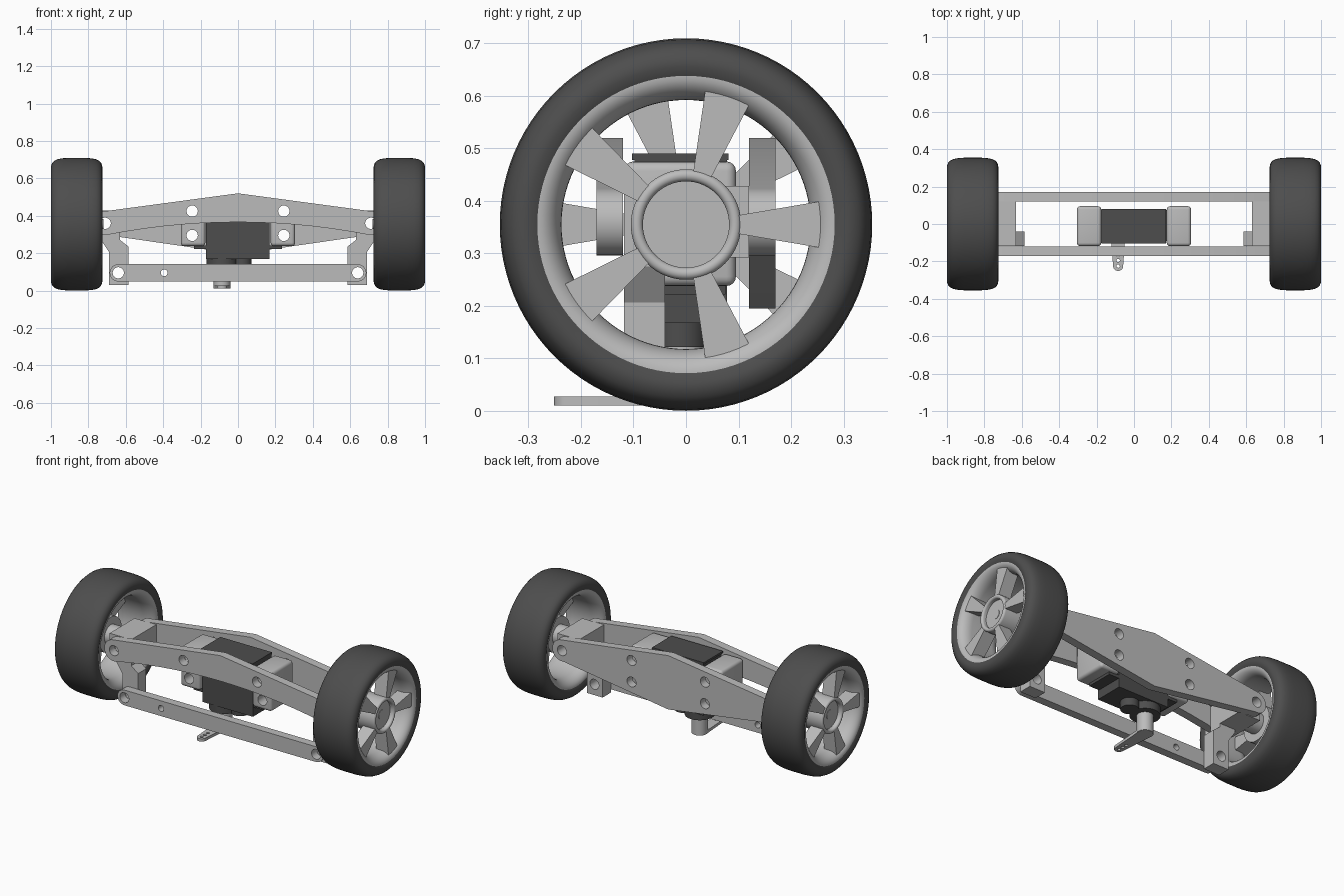
import bpy, bmesh, math
from mathutils import Matrix, Vector

cube = bpy.data.objects.get("Cube")
if cube:
    bpy.data.objects.remove(cube, do_unlink=True)


def make_material(name, value):
    m = bpy.data.materials.new(name)
    m.use_nodes = True
    col = (value, value, value, 1)
    m.diffuse_color = col
    m.node_tree.nodes["Principled BSDF"].inputs["Base Color"].default_value = col
    return m


GREY = make_material("light grey plastic", 0.5)
DARK = make_material("dark rubber", 0.075)
WHEEL_Z = 0.355


def finish(name, bm, mat):
    """Turn a bmesh into a shaded object."""
    bmesh.ops.recalc_face_normals(bm, faces=bm.faces)
    mesh = bpy.data.meshes.new(name)
    bm.to_mesh(mesh)
    bm.free()
    mesh.materials.append(mat)
    ob = bpy.data.objects.new(name, mesh)
    bpy.context.collection.objects.link(ob)
    return ob


def prism(name, pts, axis, lo, hi, mat):
    """Extrude a 2D outline along an axis."""
    place = {"x": lambda a, b, d: (d, a, b),
             "y": lambda a, b, d: (a, d, b),
             "z": lambda a, b, d: (a, b, d)}[axis]
    bm = bmesh.new()
    face = bm.faces.new([bm.verts.new(place(a, b, lo)) for a, b in pts])
    new = bmesh.ops.extrude_face_region(bm, geom=[face])["geom"]
    verts = [v for v in new if isinstance(v, bmesh.types.BMVert)]
    bmesh.ops.translate(bm, verts=verts, vec=Vector(place(0, 0, hi - lo)))
    return finish(name, bm, mat)


def box(name, x, y, z, mat):
    pts = [(x[0], y[0]), (x[1], y[0]), (x[1], y[1]), (x[0], y[1])]
    return prism(name, pts, "z", z[0], z[1], mat)


def arc(cx, cy, r, start, end, n=16):
    angles = [math.radians(start + (end - start) * i / n) for i in range(n + 1)]
    return [(cx + r * math.cos(a), cy + r * math.sin(a)) for a in angles]


def disc(name, cx, cy, r, axis, lo, hi, mat):
    return prism(name, arc(cx, cy, r, 0, 360, 40)[:-1], axis, lo, hi, mat)


def apply(ob):
    dg = bpy.context.evaluated_depsgraph_get()
    mesh = bpy.data.meshes.new_from_object(ob.evaluated_get(dg))
    ob.modifiers.clear()
    ob.data = mesh


def drill(ob, centres, r, axis="y"):
    """Cut round through holes."""
    for cx, cy in centres:
        cutter = disc("cutter", cx, cy, r, axis, -1, 1, ob.data.materials[0])
        mod = ob.modifiers.new("hole", "BOOLEAN")
        mod.operation, mod.solver, mod.object = "DIFFERENCE", "EXACT", cutter
        apply(ob)
        bpy.data.objects.remove(cutter, do_unlink=True)


def soften(ob, width):
    mod = ob.modifiers.new("round", "BEVEL")
    mod.width, mod.segments = width, 4
    apply(ob)


def lathe(name, profile, mat, steps=96):
    """Spin a closed (x, radius) profile about the wheel axis."""
    bm = bmesh.new()
    vs = [bm.verts.new((x, 0, r)) for x, r in profile]
    edges = [bm.edges.new((vs[i - 1], vs[i])) for i in range(len(vs))]
    bmesh.ops.spin(bm, geom=vs + edges, cent=(0, 0, 0), axis=(1, 0, 0),
                   angle=math.tau, steps=steps)
    bmesh.ops.remove_doubles(bm, verts=bm.verts, dist=1e-4)
    bmesh.ops.translate(bm, verts=bm.verts, vec=(0, 0, WHEEL_Z))
    return finish(name, bm, mat)


def mirrored(outline):
    return outline + [(-x, z) for x, z in reversed(outline) if abs(x) > 1e-6]


# Wheels: built on the left, then turned half round for the right
MID = 0.8625
half_tire = [(0.1375, 0.3), (0.136, 0.315), (0.13, 0.329), (0.12, 0.339),
             (0.104, 0.347), (0.08, 0.352), (0.045, 0.3545)]
tire = ([(MID + 0.13, 0.283)] + [(MID + d, r) for d, r in half_tire]
        + [(MID - d, r) for d, r in reversed(half_tire)] + [(MID - 0.13, 0.283)])
bowl = [(0.065 + 0.065 * math.sin(a), 0.283 - 0.046 * math.cos(a))
        for a in [math.pi / 2 * i / 8 for i in range(9)]]
rim = ([(MID + d, r) for d, r in reversed(bowl)] + [(MID - d, r) for d, r in bowl]
       + [(MID - 0.13, 0.287), (MID + 0.13, 0.287)])
lip = [(0.973 + b, 0.0935 + a) for a, b in arc(0, 0, 0.0115, 0, 180, 10)]
hub = [(0.85, 0.105)] + lip + [(0.955, 0.082), (0.85, 0.082)]

wheel = [lathe("tire", tire, DARK), lathe("wheel_rim", rim, GREY),
         lathe("wheel_hub", hub, GREY),
         disc("hub_cap", 0, WHEEL_Z, 0.084, "x", 0.85, 0.958, GREY),
         disc("axle", 0, WHEEL_Z, 0.028, "x", 0.72, 0.96, GREY)]
for i in range(5):
    spoke = prism("wheel_spoke", [(0.09, -0.016), (0.278, -0.048),
                                  (0.278, 0.048), (0.09, 0.016)],
                  "x", 0.9, 0.98, GREY)
    spoke.data.transform(Matrix.Translation((0, 0, WHEEL_Z))
                         @ Matrix.Rotation(math.tau * i / 5, 4, "X"))
    wheel.append(spoke)
for part in wheel:
    copy = part.copy()
    copy.data = part.data.copy()
    copy.data.transform(Matrix.Rotation(math.pi, 4, "Z"))
    copy.name = "right_" + part.name
    part.name = "left_" + part.name
    bpy.context.collection.objects.link(copy)

# Axle beams: arched at the front, diamond shaped at the back
PIN = (0.71, 0.36)
end = arc(*PIN, 0.064, 82, -90)
arch = [(x, 0.366 - 0.07 * (x / 0.71) ** 2) for x in [0.6, 0.5, 0.4, 0.3, 0.2, 0.1, 0]]
holes = [(s * x, z) for s in (1, -1) for x, z in (PIN, (0.245, 0.425), (0.245, 0.295))]
for name, lower, y in (("front_beam", arch, -0.17), ("back_beam", [(0, 0.195)], 0.12)):
    tip = end if name == "front_beam" else arc(*PIN, 0.064, 82, -98)
    beam = prism(name, mirrored([(0, 0.52)] + tip + lower), "y", y, y + 0.05, GREY)
    drill(beam, holes, 0.03)

# Steering knuckles with drop arms, and the servo mounts
arm = [(0.585, 0.03), (0.69, 0.03), (0.69, 0.207), (0.735, 0.275),
       (0.735, 0.31), (0.63, 0.31), (0.63, 0.27), (0.585, 0.235)]
for s, side in ((1, "left"), (-1, "right")):
    block = box(side + "_knuckle", sorted((s * 0.63, s * 0.775)),
                (-0.118, 0.12), (0.292, 0.428), GREY)
    drill(block, [(s * PIN[0], PIN[1])], 0.03)
    drop = prism(side + "_steering_arm", [(s * x, z) for x, z in arm],
                 "y", -0.118, -0.04, GREY)
    drill(drop, [(s * 0.64, 0.095)], 0.03)
    disc(side + "_bearing", 0, WHEEL_Z, 0.06, "x", *sorted((s * 0.77, s * 0.86)), GREY)

    mount = box(side + "_servo_mount", sorted((s * 0.175, s * 0.305)),
                (-0.118, 0.095), (0.238, 0.475), GREY)
    soften(mount, 0.018)
    drill(mount, [(s * 0.245, 0.425), (s * 0.245, 0.295)], 0.03)
    box(side + "_servo_ear", sorted((s * 0.165, s * 0.235)),
        (-0.09, 0.075), (0.222, 0.242), DARK)

# Tie rod
rod = prism("tie_rod", arc(0.64, 0.095, 0.046, 90, -90) + arc(-0.64, 0.095, 0.046, 270, 90),
            "y", -0.17, -0.12, GREY)
drill(rod, [(0.64, 0.095), (-0.64, 0.095)], 0.03)
drill(rod, [(-0.395, 0.095)], 0.018)

# Servo with gear housings, output shaft and horn
SX, SY = -0.085, -0.01
box("servo_body", (-0.17, 0.168), (-0.098, 0.078), (0.168, 0.48), DARK)
box("servo_lid", (-0.175, 0.17), (-0.103, 0.081), (0.478, 0.49), DARK)
disc("servo_gear_housing", SX, SY, 0.083, "z", 0.122, 0.17, DARK)
disc("servo_small_housing", 0.022, SY, 0.05, "z", 0.122, 0.17, DARK)
disc("output_shaft", SX, SY, 0.045, "z", 0.012, 0.125, GREY)
horn = prism("servo_horn", arc(SX, SY, 0.042, 0, 180) + arc(SX, -0.224, 0.027, 180, 360),
             "z", 0.011, 0.028, GREY)
drill(horn, [(SX, y) for y in (-0.225, -0.195, -0.165)], 0.009, "z")

# Shading
for ob in bpy.context.view_layer.objects:
    ob.select_set(ob.type == "MESH")
bpy.context.view_layer.objects.active = rod
bpy.ops.object.shade_smooth_by_angle(angle=math.radians(32))
